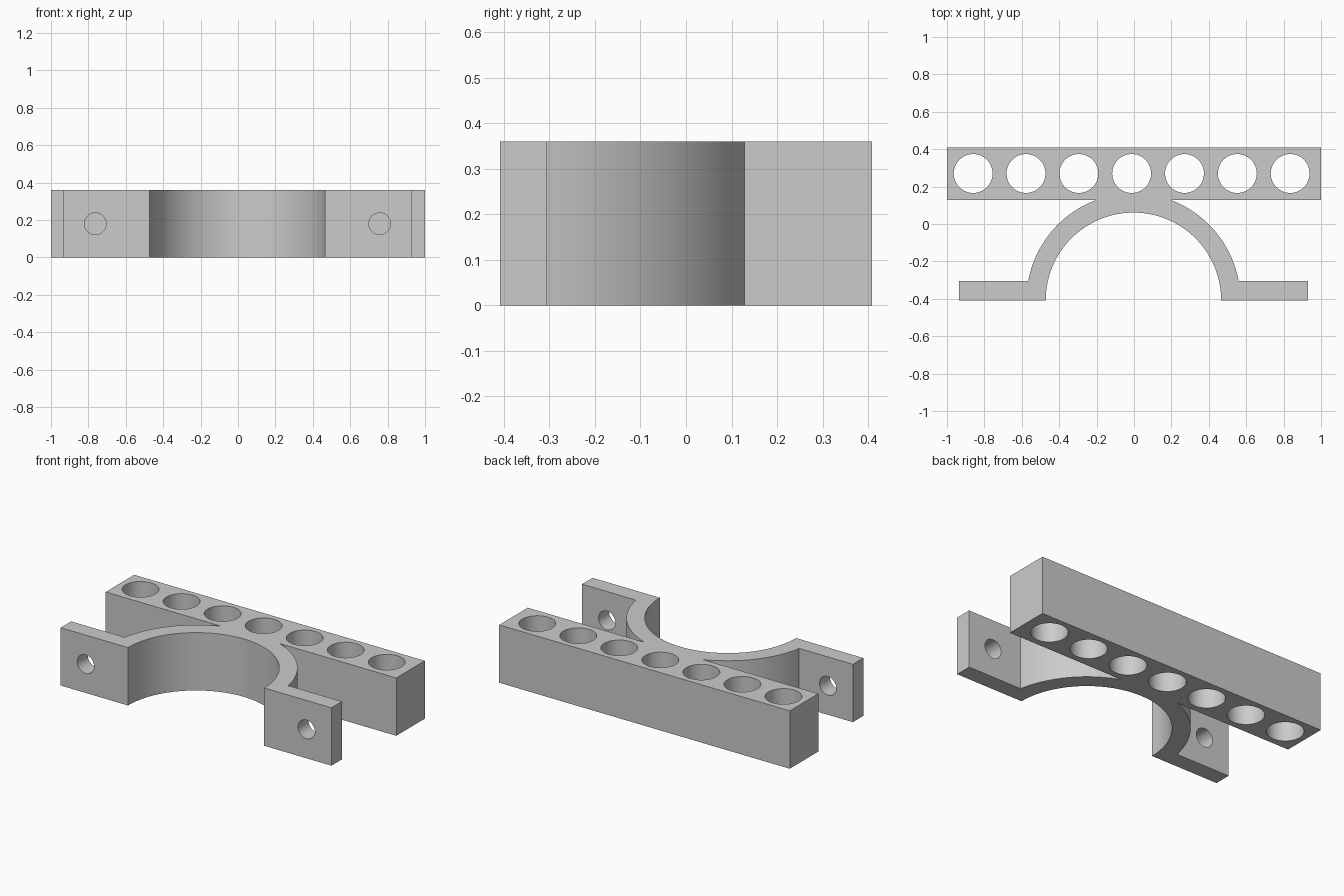
import bpy, bmesh, math

if "Cube" in bpy.data.objects:
    bpy.data.objects.remove(bpy.data.objects["Cube"])

HEIGHT = 0.36
CX, CY = -0.003, -0.408          # arch centre
R_IN, R_OUT = 0.469, 0.572
BAR_Y0, BAR_Y1 = 0.128, 0.408
FLANGE_X, FLANGE_Y = 0.932, -0.305

grey = bpy.data.materials.new("plain grey")
grey.diffuse_color = (0.6, 0.6, 0.6, 1)
grey.use_nodes = True
grey.node_tree.nodes["Principled BSDF"].inputs["Base Color"].default_value = grey.diffuse_color


def arc(radius, start, end, n):
    return [(CX + radius * math.cos(start + (end - start) * i / n),
             CY + radius * math.sin(start + (end - start) * i / n)) for i in range(n + 1)]


def add_object(name, bm):
    bmesh.ops.recalc_face_normals(bm, faces=bm.faces)
    mesh = bpy.data.meshes.new(name)
    bm.to_mesh(mesh)
    bm.free()
    mesh.materials.append(grey)
    obj = bpy.data.objects.new(name, mesh)
    bpy.context.collection.objects.link(obj)
    return obj


# Outline: clamp arch, bolt flanges and bar in one profile
low = math.asin((FLANGE_Y - CY) / R_OUT)
high = math.asin((BAR_Y0 - CY) / R_OUT)
outline = arc(R_IN, math.pi, 0, 64)
outline += [(CX + FLANGE_X, CY), (CX + FLANGE_X, FLANGE_Y)]
outline += arc(R_OUT, low, high, 28)
outline += [(1, BAR_Y0), (1, BAR_Y1), (-1, BAR_Y1), (-1, BAR_Y0)]
outline += arc(R_OUT, math.pi - high, math.pi - low, 28)
outline += [(CX - FLANGE_X, FLANGE_Y), (CX - FLANGE_X, CY)]

bm = bmesh.new()
base = bm.faces.new([bm.verts.new((x, y, 0)) for x, y in outline])
top = bmesh.ops.extrude_face_region(bm, geom=[base])["geom"]
bmesh.ops.translate(bm, vec=(0, 0, HEIGHT),
                    verts=[v for v in top if isinstance(v, bmesh.types.BMVert)])
bracket = add_object("pipe_clamp_bracket", bm)


# Holes: seven through the bar, one through each flange
def cutter(name, radius, location, tilt=0):
    bm = bmesh.new()
    bmesh.ops.create_cone(bm, cap_ends=True, segments=48, radius1=radius,
                          radius2=radius, depth=0.6)
    obj = add_object(name, bm)
    obj.location = location
    obj.rotation_euler.x = tilt
    obj.hide_render = True
    return obj


cutters = [cutter("bar_hole_cutter", 0.104, (-0.86 + 0.2825 * i, 0.27, HEIGHT / 2))
           for i in range(7)]
cutters += [cutter("bolt_hole_cutter", 0.058, (CX + s * 0.76, -0.4, HEIGHT / 2), math.pi / 2)
            for s in (-1, 1)]

bpy.context.view_layer.objects.active = bracket
bracket.select_set(True)
for c in cutters:
    mod = bracket.modifiers.new("hole", 'BOOLEAN')
    mod.operation = 'DIFFERENCE'
    mod.solver = 'EXACT'
    mod.object = c
    bpy.ops.object.modifier_apply(modifier=mod.name)
for c in cutters:
    bpy.data.objects.remove(c)

bpy.ops.object.select_all(action='DESELECT')
bracket.select_set(True)
bpy.ops.object.shade_smooth_by_angle(angle=math.radians(30))
